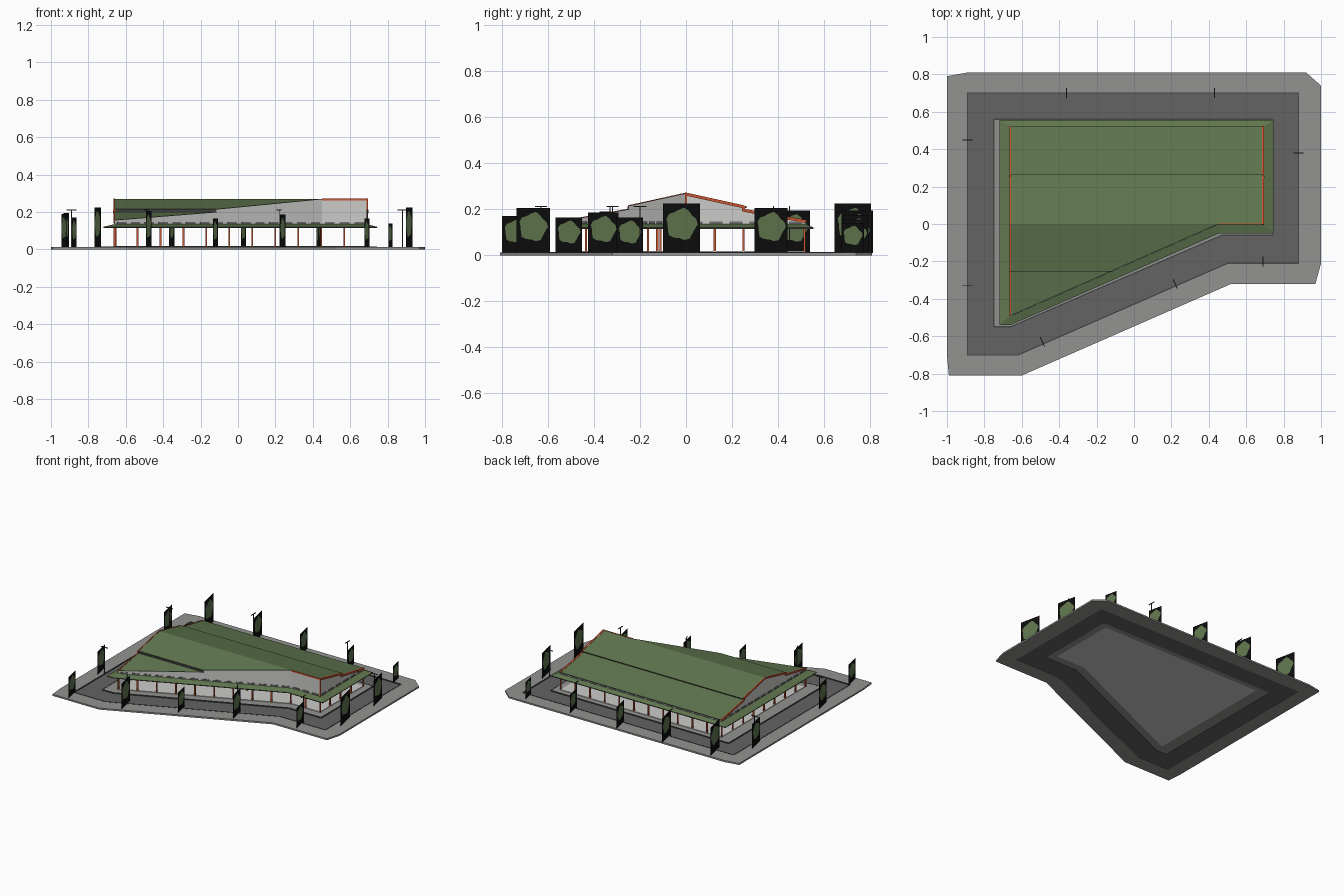
import bpy, bmesh, math
from mathutils import Vector, Matrix

if "Cube" in bpy.data.objects:
    bpy.data.objects.remove(bpy.data.objects["Cube"])


def material(name, r, g, b):
    m = bpy.data.materials.new(name)
    m.diffuse_color = (r, g, b, 1)
    m.use_nodes = True
    m.node_tree.nodes["Principled BSDF"].inputs["Base Color"].default_value = (r, g, b, 1)
    return m


PAVING = material("paving grey", 0.29, 0.29, 0.28)
ROAD = material("asphalt", 0.125, 0.125, 0.125)
KERB = material("kerb dark grey", 0.06, 0.06, 0.06)
WALL = material("light wall", 0.6, 0.6, 0.59)
GREEN = material("roof green", 0.118, 0.185, 0.078)
ORANGE = material("orange red", 0.6, 0.09, 0.03)
BLACK = material("near black", 0.004, 0.004, 0.004)
VENT = material("vent grey", 0.16, 0.16, 0.16)


def finish(name, bm, mats, thick=0, rim=0):
    mesh = bpy.data.meshes.new(name)
    bm.to_mesh(mesh)
    bm.free()
    for m in mats:
        mesh.materials.append(m)
    ob = bpy.data.objects.new(name, mesh)
    bpy.context.scene.collection.objects.link(ob)
    if thick:
        s = ob.modifiers.new("thickness", "SOLIDIFY")
        s.thickness = thick
        s.offset = -1
        s.material_offset_rim = rim
    return ob


def polygon(bm, pts, mat=0):
    f = bm.faces.new([bm.verts.new(p) for p in pts])
    f.material_index = mat
    return f


def up(bm):
    # make every face look upward
    for f in bm.faces:
        f.normal_update()
        if f.normal.z < 0:
            f.normal_flip()


def box(bm, centre, size, angle=0, tilt=0):
    m = (Matrix.Translation(centre) @ Matrix.Rotation(angle, 4, "Z")
         @ Matrix.Rotation(-tilt, 4, "Y") @ Matrix.Diagonal((*size, 1)))
    bmesh.ops.create_cube(bm, size=1, matrix=m)


def beam(bm, a, b, width, height):
    # box running from point a to point b
    a, b = Vector(a), Vector(b)
    d = b - a
    box(bm, (a + b) / 2, (d.length + width * 0.5, width, height),
        math.atan2(d.y, d.x), math.atan2(d.z, d.xy.length))


def ring(name, outer, inner, z, mat, thick):
    bm = bmesh.new()
    for loop in (outer, inner):
        vs = [bm.verts.new((x, y, z)) for x, y in loop or []]
        for i, v in enumerate(vs):
            bm.edges.new((v, vs[i - 1]))
    bmesh.ops.triangle_fill(bm, use_beauty=True, edges=bm.edges[:])
    up(bm)
    return finish(name, bm, [mat], thick)


def edges_of(loop):
    return zip(loop, loop[1:] + loop[:1])


# Ground: nested rings around the hall
SITE = [(-1, 0.79), (-0.89, 0.81), (0.92, 0.81), (1, 0.74), (1, -0.21),
        (0.97, -0.32), (0.52, -0.32), (-0.6, -0.81), (-0.99, -0.81), (-1, -0.7)]
ROAD_OUT = [(-0.89, 0.7), (0.88, 0.7), (0.88, -0.21), (0.5, -0.21), (-0.62, -0.7), (-0.89, -0.7)]
ROAD_IN = [(-0.75, 0.56), (0.74, 0.56), (0.74, -0.06), (0.47, -0.06), (-0.66, -0.55), (-0.75, -0.55)]
WALLS = [(-0.66, 0.52), (0.69, 0.52), (0.69, 0), (0.45, 0), (-0.66, -0.49)]
ring("outer_pavement", SITE, ROAD_OUT, 0.012, PAVING, 0.012)
ring("road", ROAD_OUT, ROAD_IN, 0.007, ROAD, 0.005)
ring("inner_pavement", ROAD_IN, WALLS, 0.014, PAVING, 0.01)
ring("hall_floor", WALLS, None, 0.018, WALL, 0.014)
bm = bmesh.new()
for loop, z in ((ROAD_OUT, 0.01), (ROAD_IN, 0.011)):
    for a, b in edges_of(loop):
        beam(bm, (*a, z), (*b, z), 0.007, 0.007)
finish("kerbs", bm, [KERB])

# Roof heights: two pitched tiers on each side of the ridge
STEP = 0.25


def upper(y):
    return 0.27 - 0.22 * abs(y)


def lower(y):
    return 0.2 - 0.18 * (abs(y) - STEP)


def front_x(y):
    return 0.45 + y * 1.11 / 0.49


def tiers(y0, y1):
    # (y, z) points of the roof line between two depths
    s = 1 if y1 > y0 else -1
    far = max(abs(y0), abs(y1))
    pts = [(0, upper(0))]
    if far > STEP:
        pts += [(s * STEP, upper(STEP)), (s * STEP, lower(STEP))]
    return pts + [(s * far, lower(far))]


roofs = {
    "back_upper_roof": (upper, [(-0.66, 0), (0.69, 0), (0.69, 0.265), (-0.66, 0.265)]),
    "back_lower_roof": (lower, [(-0.66, STEP), (0.69, STEP), (0.69, 0.525), (-0.66, 0.525)]),
    "front_upper_roof": (upper, [(-0.66, 0), (0.45, 0), (front_x(-STEP), -STEP), (-0.66, -STEP)]),
    "front_lower_roof": (lower, [(-0.66, -STEP), (front_x(-STEP), -STEP), (-0.66, -0.49)]),
}
for name, (height, plan) in roofs.items():
    bm = bmesh.new()
    polygon(bm, [(x, y, height(y)) for x, y in plan])
    up(bm)
    finish(name, bm, [GREEN, KERB], 0.007, 1)

# Upper walls, open below
BASE = 0.125
bm = bmesh.new()
back, front = tiers(0, 0.52), tiers(0, -0.49)


def wall(points):
    first, last = points[0], points[-1]
    polygon(bm, points + [(*last[:2], BASE), (*first[:2], BASE)])


wall([(0.689, y, z - 0.002) for y, z in back])
wall([(-0.659, y, z - 0.002) for y, z in back[::-1] + front[1:]])
wall([(front_x(y), y, z - 0.002) for y, z in front])
wall([(0.45, 0, 0.268), (0.69, 0, 0.268)])
wall([(-0.66, 0.52, lower(0.52)), (0.69, 0.52, lower(0.52))])
finish("upper_walls", bm, [WALL])

# Window bands in the roof steps
bm = bmesh.new()
for y, x1 in ((STEP, 0.685), (-STEP, front_x(-STEP))):
    beam(bm, (-0.655, y, 0.204), (x1, y, 0.204), 0.006, 0.016)
finish("roof_step_windows", bm, [KERB])

# Orange edging on the gables
bm = bmesh.new()
for x, lines in ((0.69, (back,)), (-0.662, (back, front))):
    for line in lines:
        for (ya, za), (yb, zb) in zip(line, line[1:]):
            beam(bm, (x, ya, za - 0.004), (x, yb, zb - 0.004), 0.012 if x > 0 else 0.007, 0.013)
beam(bm, (0.45, 0, 0.266), (0.69, 0, 0.266), 0.008, 0.01)
beam(bm, (0.69, 0, BASE), (0.69, 0, 0.266), 0.008, 0.008)
finish("gable_edging", bm, [ORANGE])

# Canopy skirt round the hall
EAVES = [(-0.72, 0.555), (0.745, 0.555), (0.745, -0.05), (0.455, -0.05), (-0.66, -0.54), (-0.72, -0.54)]
inner = WALLS[:4] + [(-0.655, -0.488), (-0.66, -0.488)]
bm = bmesh.new()
lo = [bm.verts.new((x, y, 0.121)) for x, y in EAVES]
hi = [bm.verts.new((x, y, 0.135)) for x, y in inner]
for i in range(len(lo)):
    bm.faces.new((lo[i - 1], lo[i], hi[i], hi[i - 1]))
up(bm)
finish("canopy", bm, [GREEN, KERB], 0.006, 1)

# Vents above the canopy
bm = bmesh.new()
for a, b in edges_of(WALLS):
    a, b = Vector((*a, 0.142)), Vector((*b, 0.142))
    n = max(2, round((b - a).length / 0.08))
    for i in range(n):
        beam(bm, a.lerp(b, (i + 0.2) / n), a.lerp(b, (i + 0.8) / n), 0.008, 0.011)
finish("wall_vents", bm, [VENT])

# Columns round the edge and inside
bm = bmesh.new()
spots = set()
for i in range(12):
    x = -0.66 + i * 1.35 / 11
    front_y = min(0, (x - 0.45) * 0.49 / 1.11)
    spots |= {(x, 0.515), (x, front_y)}
    if i % 4 == 2:
        spots |= {(x, STEP), (x, 0)}
for i in range(-3, 4):
    spots.add((-0.655, i * 0.125))
    if i > 0:
        spots.add((0.685, i * 0.125))
for x, y in sorted(spots):
    box(bm, (x, y, 0.073), (0.009, 0.009, 0.115))
finish("columns", bm, [ORANGE])

# Flat tree cards: x, y, height
TREES = [(-0.875, -0.74, 0.17), (-0.477, -0.665, 0.205), (-0.12, -0.51, 0.165), (0.24, -0.36, 0.187),
         (0.69, -0.245, 0.165), (0.915, -0.02, 0.225), (0.915, 0.37, 0.205), (0.815, 0.725, 0.14),
         (0.43, 0.74, 0.155), (0.03, 0.745, 0.175), (-0.355, 0.745, 0.195), (-0.75, 0.725, 0.225),
         (-0.918, 0.47, 0.195), (-0.93, -0.31, 0.19)]
along = Vector((-0.21, 0.978, 0))
out = Vector((0.978, 0.21, 0))
bm = bmesh.new()
for x, y, top in TREES:
    foot = Vector((x, y, 0.01))
    h = top - 0.01
    w = h * 0.76
    rise = Vector((0, 0, h))
    polygon(bm, [foot - along * w / 2, foot + along * w / 2,
                 foot + along * w / 2 + rise, foot - along * w / 2 + rise])
    for side in (-1, 1):
        crown = []
        for k in range(18):
            t = side * k * math.tau / 18
            r = w * (0.41 + 0.04 * math.sin(5 * t + 1))
            crown.append(foot + rise * 0.58 + out * side * 0.0015
                         + along * r * math.cos(t) + Vector((0, 0, r * math.sin(t))))
        polygon(bm, crown, 1)
finish("trees", bm, [BLACK, GREEN])

# Street lamps: x, y, direction of the arm in degrees
LAMPS = [(-0.36, 0.7, 90), (0.43, 0.7, 90), (-0.89, 0.45, 0), (0.88, 0.38, 0),
         (-0.89, -0.33, 0), (0.69, -0.2, 90), (0.22, -0.32, 114), (-0.49, -0.63, 114)]
bm = bmesh.new()
for x, y, deg in LAMPS:
    box(bm, (x, y, 0.11), (0.004, 0.004, 0.2))
    box(bm, (x, y, 0.212), (0.055, 0.005, 0.005), math.radians(deg))
finish("street_lamps", bm, [KERB])
